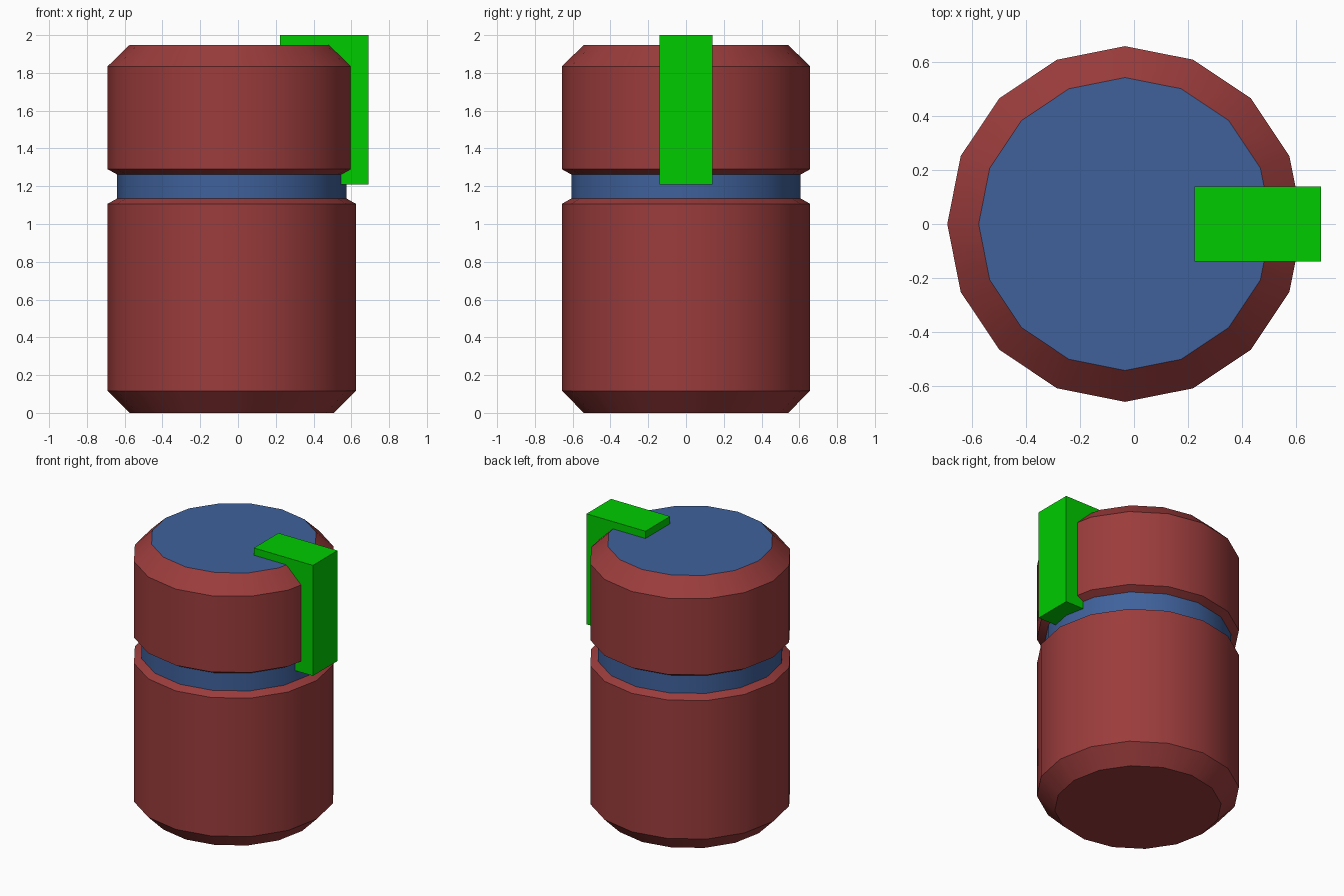
import bpy, bmesh, math

if "Cube" in bpy.data.objects:
    bpy.data.objects.remove(bpy.data.objects["Cube"])

SIDES = 16
CX = -0.033


def material(name, color):
    m = bpy.data.materials.new(name)
    m.diffuse_color = color
    m.use_nodes = True
    m.node_tree.nodes["Principled BSDF"].inputs["Base Color"].default_value = m.diffuse_color
    return m


RED = material("red", (0.33, 0.045, 0.045, 1))
BLUE = material("blue", (0.05, 0.12, 0.33, 1))
GREEN = material("green", (0.0, 0.6, 0.0, 1))


def add_object(name, bm, mats):
    bmesh.ops.recalc_face_normals(bm, faces=bm.faces)
    me = bpy.data.meshes.new(name)
    bm.to_mesh(me)
    bm.free()
    for m in mats:
        me.materials.append(m)
    ob = bpy.data.objects.new(name, me)
    bpy.context.collection.objects.link(ob)
    return ob


# Drum: one turned profile of (radius, height), groove and lid top in blue
profile = [(0.541, 0), (0.657, 0.117), (0.657, 1.107), (0.607, 1.135),
           (0.607, 1.262), (0.657, 1.29), (0.657, 1.835), (0.541, 1.948)]
BLUE_BAND = 3
bm = bmesh.new()
rings = [[bm.verts.new((CX + r * math.cos(2 * math.pi * i / SIDES),
                        r * math.sin(2 * math.pi * i / SIDES), z))
          for i in range(SIDES)] for r, z in profile]
for k, (a, b) in enumerate(zip(rings, rings[1:])):
    for i in range(SIDES):
        j = (i + 1) % SIDES
        f = bm.faces.new((a[i], a[j], b[j], b[i]))
        f.material_index = int(k == BLUE_BAND)
bm.faces.new(rings[0][::-1])
bm.faces.new(rings[-1]).material_index = 1
drum = add_object("drum", bm, [RED, BLUE])
bpy.context.view_layer.objects.active = drum
drum.select_set(True)
bpy.ops.object.shade_smooth_by_angle(angle=math.radians(30))

# Lid clasp: L-shaped bracket hooked over the rim
hook = [(0.223, 2.0), (0.69, 2.0), (0.69, 1.21), (0.54, 1.21),
        (0.47, 1.3), (0.47, 1.944), (0.223, 1.944)]
bm = bmesh.new()
side = bm.faces.new([bm.verts.new((x, -0.139, z)) for x, z in hook])
ext = bmesh.ops.extrude_face_region(bm, geom=[side], use_keep_orig=True)
bmesh.ops.translate(bm, vec=(0, 0.278, 0),
                    verts=[g for g in ext["geom"] if isinstance(g, bmesh.types.BMVert)])
add_object("lid_clasp", bm, [GREEN])
